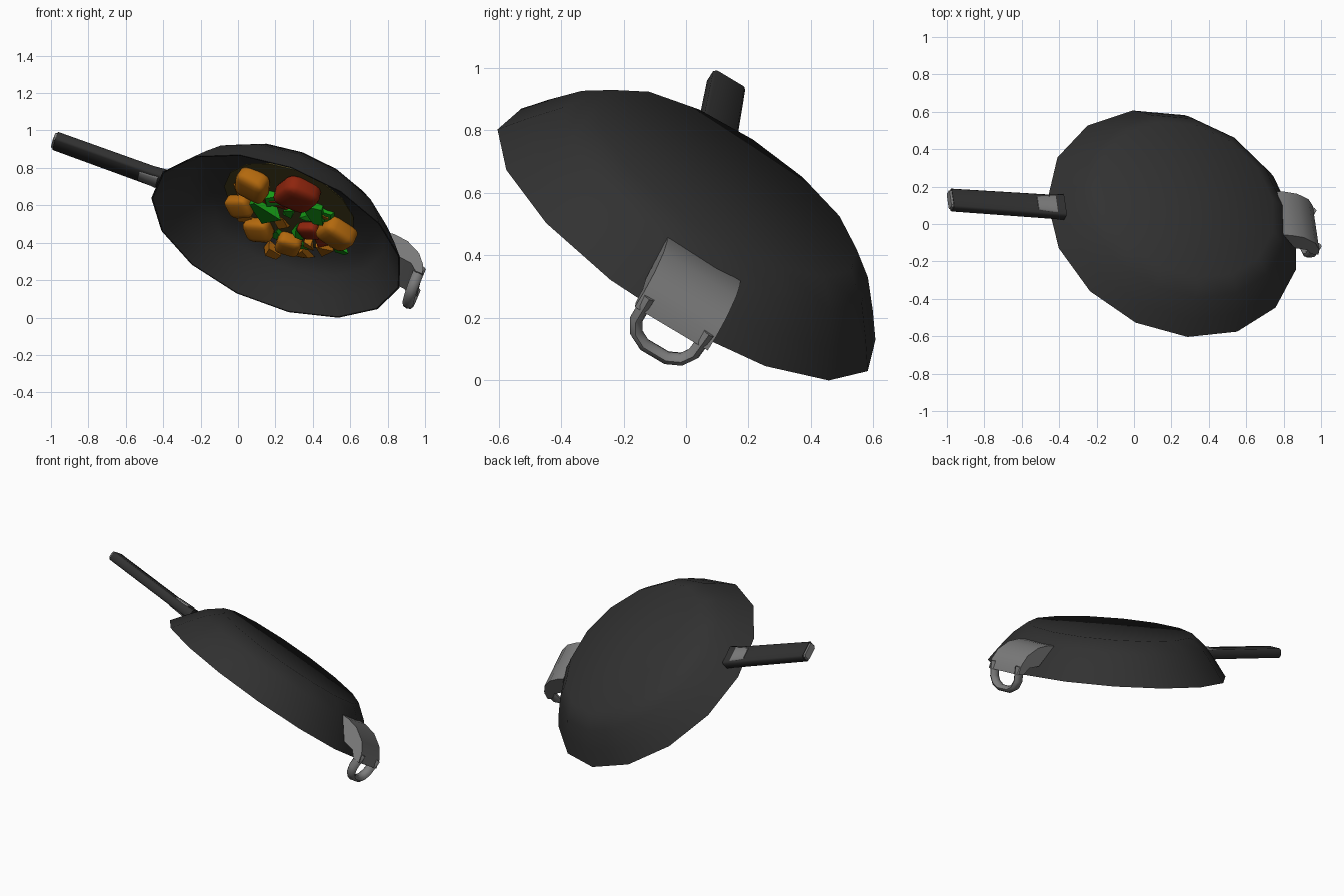
import bpy, bmesh, math, random
from mathutils import Vector, Matrix

if "Cube" in bpy.data.objects:
    bpy.data.objects.remove(bpy.data.objects["Cube"])

random.seed(4)

# Tilted pan frame: e1 points along the long handle, d points out of the pan's back
C = Vector((0.208, 0.002, 0.437))
d = Vector((0.331, 0.519, 0.788)).normalized()
e1 = Vector((-0.934, 0.068, 0.347))
e1 = (e1 - d * e1.dot(d)).normalized()
e2 = d.cross(e1)
M = Matrix((e1, e2, d)).transposed().to_4x4()
M.translation = C


def material(name, rgb):
    m = bpy.data.materials.new(name)
    m.diffuse_color = (*rgb, 1)
    m.use_nodes = True
    m.node_tree.nodes["Principled BSDF"].inputs["Base Color"].default_value = m.diffuse_color
    return m


BLACK = material("pan black", (0.031, 0.031, 0.031))
GREY = material("metal grey", (0.2, 0.2, 0.2))
OLIVE = material("oil olive", (0.075, 0.06, 0.015))
ORANGE = material("carrot orange", (0.45, 0.14, 0.004))
RED = material("pepper red", (0.27, 0.018, 0.004))
GREEN = material("herb green", (0.008, 0.32, 0.008))


def finish(bm, name, mat, angle=35):
    """Turn a pan-frame bmesh into an object in the world."""
    bmesh.ops.recalc_face_normals(bm, faces=bm.faces)
    bm.transform(M)
    me = bpy.data.meshes.new(name)
    bm.to_mesh(me)
    bm.free()
    me.materials.append(mat)
    ob = bpy.data.objects.new(name, me)
    bpy.context.collection.objects.link(ob)
    bpy.ops.object.select_all(action='DESELECT')
    ob.select_set(True)
    bpy.context.view_layer.objects.active = ob
    bpy.ops.object.shade_smooth_by_angle(angle=math.radians(angle))
    return ob


def lathe(name, profile, mat, sides=15, phase=-7, angle=35):
    """Spin (radius, height) points; radius 0 closes to one point."""
    bm = bmesh.new()
    rings = []
    for r, h in profile:
        if r == 0:
            rings.append([bm.verts.new((0, 0, h))] * sides)
        else:
            a = [math.radians(phase + 360 * i / sides) for i in range(sides)]
            rings.append([bm.verts.new((r * math.cos(t), r * math.sin(t), h)) for t in a])
    for p, q in zip(rings, rings[1:]):
        for i in range(sides):
            j = (i + 1) % sides
            bm.faces.new(list(dict.fromkeys((p[i], p[j], q[j], q[i]))))
    return finish(bm, name, mat, angle)


def sweep(name, sections, mat, angle=35):
    """Skin a list of equal-sized cross-sections and cap both ends."""
    bm = bmesh.new()
    rings = [[bm.verts.new(p) for p in s] for s in sections]
    n = len(rings[0])
    for p, q in zip(rings, rings[1:]):
        for i in range(n):
            bm.faces.new((p[i], p[(i + 1) % n], q[(i + 1) % n], q[i]))
    bm.faces.new(rings[0])
    bm.faces.new(rings[-1])
    return finish(bm, name, mat, angle)


def bar_section(x, w, t, h):
    """Chamfered rectangle across the long handle."""
    a, b, k = w / 2, t / 2, 0.009
    pts = [(a, b - k), (a - k, b), (k - a, b), (-a, b - k),
           (-a, k - b), (k - a, -b), (a - k, -b), (a, k - b)]
    return [(x, y, h + z) for y, z in pts]


# Pan body: flat base, curved outer wall, then inside wall and floor
lathe("pan_body", [(0, 0.25), (0.49, 0.247), (0.575, 0.178),
                   (0.65, 0.085), (0.712, 0.0), (0.704, 0.0), (0.64, 0.08),
                   (0.562, 0.168), (0.48, 0.228), (0, 0.228)], BLACK, angle=50)
lathe("oil_layer", [(0, 0.208), (0.37, 0.208), (0.37, 0.202), (0, 0.202)], OLIVE)

# Long handle with grey collar and tip
sweep("long_handle", [bar_section(0.655, 0.135, 0.06, 0.085),
                      bar_section(0.75, 0.128, 0.056, 0.079),
                      bar_section(1.293, 0.12, 0.056, 0.073)], BLACK, 60)
sweep("handle_collar", [bar_section(0.705, 0.11, 0.074, 0.080),
                        bar_section(0.81, 0.09, 0.066, 0.078)], GREY, 60)
sweep("handle_tip", [bar_section(1.285, 0.112, 0.05, 0.073),
                     bar_section(1.305, 0.10, 0.044, 0.073)], GREY)

# Grey helper grip opposite: curved bracket hugging the wall
bracket = [(0.55, 0.18), (0.595, 0.182), (0.67, 0.17), (0.75, 0.125), (0.795, 0.065),
           (0.81, 0.012), (0.77, 0.012), (0.73, 0.05), (0.655, 0.06)]
sweep("helper_bracket", [[(-r, s, h) for r, h in bracket] for s in (-0.137, 0.137)], GREY, 50)

# Helper grip loop hanging from the bracket
half = [(0.112, 0.06), (0.108, -0.03), (0.085, -0.068), (0.042, -0.09)]
path = [Vector((-0.785, s, h)) for s, h in half + [(-s, h) for s, h in reversed(half)]]
sections = []
for i, p in enumerate(path):
    t = (path[min(i + 1, len(path) - 1)] - path[max(i - 1, 0)]).normalized()
    side = t.cross(Vector((1, 0, 0)))
    sections.append([p + side * (0.021 * math.cos(k * math.pi / 4)) +
                     Vector((0.03 * math.sin(k * math.pi / 4), 0, 0)) for k in range(8)])
sweep("helper_loop", sections, GREY, 60)


def spot(x, z):
    """Pan-frame point on the inside surface that appears at (x, z) from the front."""
    h = 0.205
    while True:
        rx, rz = x - C.x, z - C.z
        ry = (h - d.x * rx - d.z * rz) / d.y
        v = Vector((rx, ry, rz))
        v = Vector((v.dot(e1), v.dot(e2), h))
        if h < 0.05 or h <= 0.222 - max(0, v.xy.length - 0.455) * 0.9:
            return v
        h -= 0.005


def chunks(name, mat, items, flat, rounded):
    """Scatter lumps (front x, front z, size) on the pan floor."""
    for n, (x, z, size) in enumerate(items):
        bm = bmesh.new()
        bmesh.ops.create_cube(bm, size=1)
        if rounded:
            bmesh.ops.bevel(bm, geom=bm.edges[:], offset=0.27, segments=3,
                            profile=0.5, affect='EDGES')
        else:
            for v in bm.verts:
                v.co += Vector([random.uniform(-0.3, 0.3) for _ in range(3)])
        thick = size * flat
        bm.transform(Matrix.Diagonal((size * 1.2, size * 1.1, thick, 1)))
        bm.transform(Matrix.Rotation(random.uniform(0, 6.28), 4, 'Z') @
                     Matrix.Rotation(random.uniform(-0.25, 0.25), 4, 'X'))
        bm.transform(Matrix.Translation(spot(x, z) - Vector((0, 0, thick * 0.35))))
        finish(bm, f"{name}_{n + 1}", mat, 80 if rounded else 25)


# Food in the pan
chunks("carrot_chunk", ORANGE, [(0.09, 0.74, 0.16), (0.02, 0.62, 0.12), (0.54, 0.48, 0.16),
                                (0.12, 0.495, 0.125), (0.28, 0.415, 0.12)], 0.7, True)
chunks("carrot_bit", ORANGE, [(0.19, 0.36, 0.06), (0.46, 0.385, 0.07), (0.355, 0.345, 0.06),
                              (0.31, 0.64, 0.07), (0.45, 0.56, 0.06), (0.045, 0.55, 0.06),
                              (0.24, 0.52, 0.05), (0.01, 0.71, 0.06), (0.38, 0.41, 0.06),
                              (0.56, 0.40, 0.05)], 0.6, False)
chunks("pepper_lump", RED, [(0.33, 0.69, 0.19), (0.39, 0.48, 0.10)], 0.6, True)
chunks("pepper_bit", RED, [(0.12, 0.65, 0.07), (0.46, 0.44, 0.08), (0.22, 0.62, 0.07)], 0.6, False)
chunks("herb_bit", GREEN, [(0.14, 0.60, 0.10), (0.425, 0.585, 0.10), (0.10, 0.67, 0.07),
                           (0.275, 0.57, 0.05), (0.34, 0.47, 0.06), (0.55, 0.38, 0.06),
                           (0.18, 0.66, 0.07), (0.38, 0.55, 0.05), (0.47, 0.56, 0.06),
                           (0.22, 0.45, 0.05), (0.35, 0.39, 0.04), (0.45, 0.51, 0.05)], 0.6, False)
